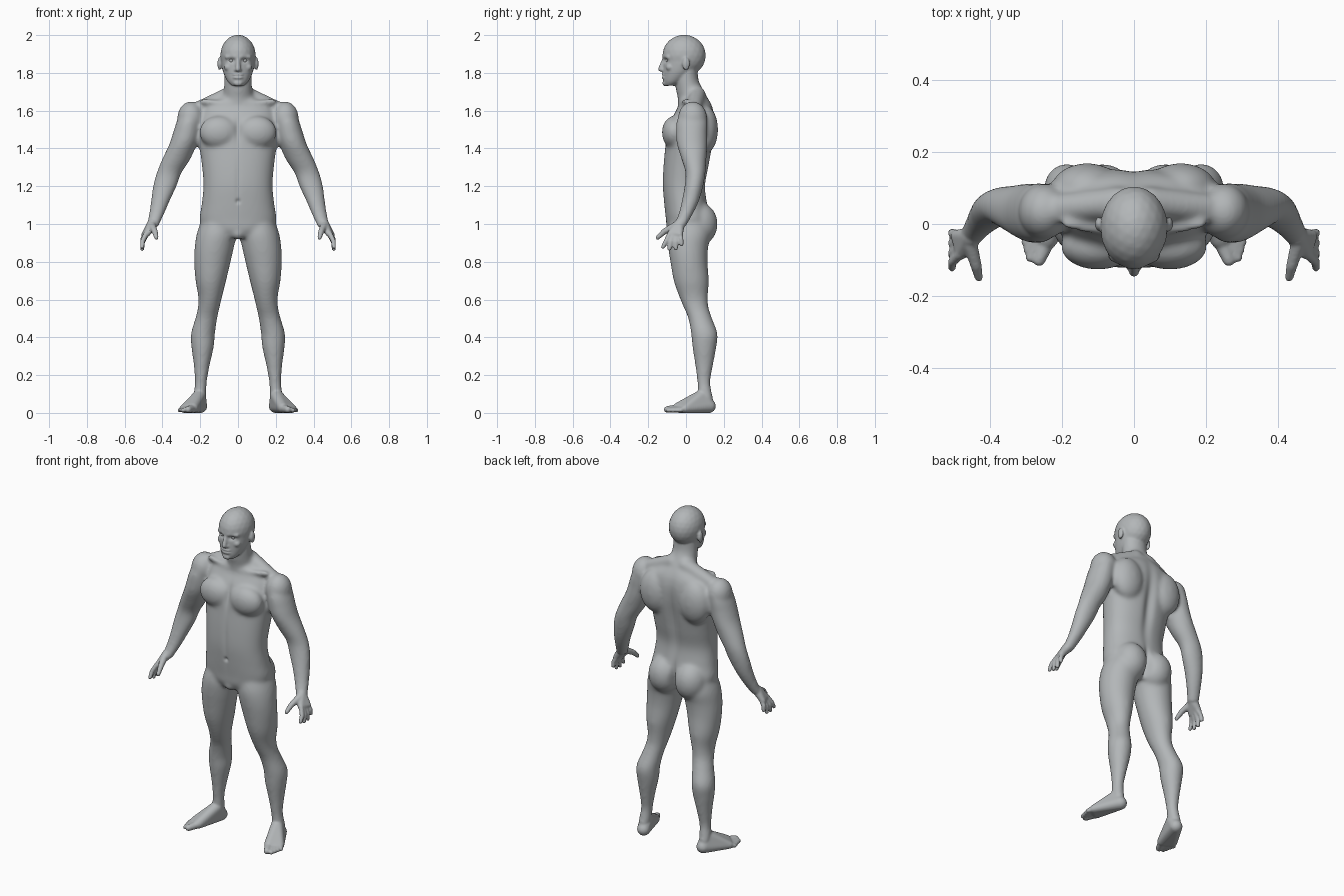
import bpy
import bmesh
import math
from mathutils import Vector

old = bpy.data.objects.get("Cube")
if old:
    bpy.data.objects.remove(old, do_unlink=True)

# One plain clay colour
clay = bpy.data.materials.new("grey_clay")
clay.use_nodes = True
colour = (0.45, 0.47, 0.48, 1.0)
clay.diffuse_color = colour
clay.node_tree.nodes["Principled BSDF"].inputs["Base Color"].default_value = colour

# Unit sphere directions shared by all rounded forms
ball = bmesh.new()
bmesh.ops.create_icosphere(ball, subdivisions=3, radius=1)
DIRECTIONS = [v.co.copy() for v in ball.verts]
ball.free()


def hull(bm, *balls):
    """Convex skin around balls (x, y, z, radius or radii)."""
    verts = []
    for x, y, z, radius in balls:
        radii = radius if isinstance(radius, tuple) else (radius,) * 3
        for d in DIRECTIONS:
            offset = Vector(a * b for a, b in zip(d, radii))
            verts.append(bm.verts.new(Vector((x, y, z)) + offset))
    bmesh.ops.convex_hull(bm, input=verts)


def chain(bm, *balls):
    """Jointed limb: one tapered capsule per pair of balls."""
    for start, end in zip(balls, balls[1:]):
        hull(bm, start, end)


def catmull(a, b, c, d, t):
    return 0.5 * (2 * b + (c - a) * t + (2 * a - 5 * b + 4 * c - d) * t * t
                  + (3 * b - a - 3 * c + d) * t ** 3)


def loft(bm, rows, power=2.0, pad=0.003, steps=5, sides=40):
    """Smooth tube through rows of (height, x_min, x_max, y_front, y_back)."""
    ends = [rows[0]] + rows + [rows[-1]]
    sections = []
    for i in range(len(rows) - 1):
        for k in range(steps):
            sections.append([catmull(*values, k / steps) for values in zip(*ends[i:i + 4])])
    sections.append(rows[-1])
    rings = []
    for z, x0, x1, y0, y1 in sections:
        ring = []
        for k in range(sides):
            angle = math.tau * k / sides
            c, s = math.cos(angle), math.sin(angle)
            u = math.copysign(abs(c) ** (2 / power), c)
            v = math.copysign(abs(s) ** (2 / power), s)
            ring.append(bm.verts.new(((x0 + x1) / 2 + u * ((x1 - x0) / 2 + pad),
                                      (y0 + y1) / 2 + v * ((y1 - y0) / 2 + pad), z)))
        rings.append(ring)
    for low, high in zip(rings, rings[1:]):
        for k in range(sides):
            n = (k + 1) % sides
            bm.faces.new((low[k], low[n], high[n], high[k]))
    bm.faces.new(rings[0])
    bm.faces.new(rings[-1])


def centred(rows):
    return [(z, -half, half, front, back) for z, half, front, back in rows]


def mirror(bm):
    copy = bmesh.ops.duplicate(bm, geom=bm.verts[:] + bm.edges[:] + bm.faces[:])
    twins = [g for g in copy["geom"] if isinstance(g, bmesh.types.BMVert)]
    for v in twins:
        v.co.x *= -1


def fuse(bm, name, voxel, smoothing):
    """Merge all overlapping forms into one smooth skin."""
    loose = [v for v in bm.verts if not v.link_faces]
    bmesh.ops.delete(bm, geom=loose, context="VERTS")
    bmesh.ops.recalc_face_normals(bm, faces=bm.faces[:])
    mesh = bpy.data.meshes.new(name)
    bm.to_mesh(mesh)
    bm.free()
    obj = bpy.data.objects.new(name, mesh)
    bpy.context.collection.objects.link(obj)
    remesh = obj.modifiers.new("fuse", "REMESH")
    remesh.mode = "VOXEL"
    remesh.voxel_size = voxel
    smooth = obj.modifiers.new("soften", "SMOOTH")
    smooth.factor = 0.5
    smooth.iterations = smoothing
    depsgraph = bpy.context.evaluated_depsgraph_get()
    result = bpy.data.meshes.new_from_object(obj.evaluated_get(depsgraph))
    obj.modifiers.clear()
    obj.data = result
    bpy.data.meshes.remove(mesh)
    return obj


# Large masses: legs, arms and paired muscles on the left side
big = bmesh.new()
loft(big, [  # leg
    (.03, .177, .228, .075, .145), (.08, .172, .234, .065, .14),
    (.16, .168, .226, .063, .126), (.25, .153, .231, .052, .14),
    (.35, .131, .244, .037, .158), (.42, .125, .246, .03, .164),
    (.5, .113, .223, .015, .135), (.56, .1, .209, -.01, .116),
    (.62, .086, .208, -.035, .113), (.7, .066, .222, -.062, .118),
    (.8, .042, .229, -.08, .111), (.88, .024, .226, -.092, .115),
    (.95, .01, .215, -.095, .13), (1.02, .02, .19, -.08, .12)])
loft(big, [  # arm
    (.98, .427, .485, -.068, -.008), (1.05, .395, .469, -.038, .032),
    (1.12, .365, .458, -.02, .065), (1.2, .328, .447, -.005, .088),
    (1.27, .302, .428, 0, .1), (1.34, .257, .4, -.02, .105),
    (1.42, .222, .362, -.045, .11), (1.48, .205, .342, -.05, .11),
    (1.55, .2, .318, -.045, .11), (1.61, .2, .28, -.01, .09)])
hull(big, (.25, .035, 1.56, (.072, .078, .09)))     # shoulder
hull(big, (.1, -.062, 1.485, (.105, .066, .088)))   # chest muscle
hull(big, (.13, .1, 1.5, (.1, .07, .13)))           # shoulder blade
hull(big, (.088, .07, 1.0, (.095, .098, .115)))     # buttock
chain(big, (.04, .06, 1.685, .045), (.2, .045, 1.615, .04))     # neck slope
chain(big, (.03, -.028, 1.635, .014), (.19, .0, 1.65, .014))    # collar bone
mirror(big)

# Torso and neck on the centre line
loft(big, centred([
    (.93, .09, -.08, .08), (.97, .17, -.098, .11), (1.02, .2, -.103, .13),
    (1.1, .19, -.112, .112), (1.2, .18, -.12, .1), (1.3, .187, -.117, .118),
    (1.4, .2, -.108, .136), (1.48, .21, -.1, .148), (1.56, .2, -.072, .15),
    (1.62, .18, -.04, .138), (1.665, .1, -.03, .115)]), power=2.3)
loft(big, centred([
    (1.58, .09, -.04, .12), (1.66, .08, -.04, .115), (1.71, .072, -.05, .088),
    (1.77, .07, -.055, .062), (1.86, .07, -.05, .06)]))
hull(big, (0, -.07, .95, .033))
masses = fuse(big, "masses", 0.01, 9)

# Fine forms on the left side
fine = bmesh.new()
hull(fine, (.453, -.035, 1.0, .028), (.48, -.082, .95, .017), (.495, -.032, .945, .016))  # palm
chain(fine, (.455, -.06, .99, .02), (.44, -.115, .96, .016), (.432, -.15, .928, .012))   # thumb
for knuckle, middle, tip in (
        ((-.085, .95), (-.105, .91), (-.122, .878)),
        ((-.068, .945), (-.079, .905), (-.088, .868)),
        ((-.05, .945), (-.053, .905), (-.053, .87)),
        ((-.031, .95), (-.026, .92), (-.023, .892))):       # fingers
    chain(fine, (.485, *knuckle, .014), (.505, *middle, .013), (.507, *tip, .011))
hull(fine, (.2, .121, .036, .037), (.204, .085, .09, .034),
     (.238, -.04, .028, .028), (.288, -.005, .022, .022))    # foot
chain(fine, (.24, -.045, .024, .022), (.264, -.1, .018, .018))   # big toe
for i in range(4):
    t = i / 3
    chain(fine, (.262 + .03 * t, -.045 + .035 * t, .022, .016),
          (.29 + .018 * t, -.094 + .066 * t, .014, .0125))      # small toes
hull(fine, (.098, 0, 1.848, (.011, .02, .034)))             # ear
chain(fine, (.058, -.093, 1.884, .012), (.014, -.114, 1.884, .012))  # brow
hull(fine, (.052, -.085, 1.83, (.022, .022, .02)))          # cheek
mirror(fine)

# Head and face on the centre line
fine.from_mesh(masses.data)
bpy.data.objects.remove(masses, do_unlink=True)
loft(fine, centred([
    (1.732, .032, -.112, -.06), (1.755, .055, -.12, -.01), (1.8, .077, -.121, .045),
    (1.85, .088, -.12, .085), (1.9, .09, -.12, .1)]), pad=0)
hull(fine, (0, -.01, 1.892, (.094, .115, .11)))             # cranium
chain(fine, (0, -.118, 1.872, .01), (0, -.134, 1.82, .014))  # nose
hull(fine, (0, -.122, 1.815, (.021, .016, .01)))            # nostrils
for z in (1.776, 1.79):
    hull(fine, (0, -.117, z, (.028, .014, .008)))           # lips
hull(fine, (0, -.108, 1.745, (.026, .018, .016)))           # chin
body = fuse(fine, "body", 0.006, 4)

# Sculpted hollows: centre, reach, push
hollows = [
    ((0, .15, 1.36), (.03, .09, .2), -.018),        # spine
    ((0, .15, .99), (.016, .1, .08), -.035),        # cleft
    ((0, -.12, 1.5), (.016, .06, .07), .012),       # breastbone
    ((0, -.12, 1.22), (.014, .05, .13), .004),      # belly line
    ((0, -.12, 1.12), (.011, .04, .012), .01),      # navel
    ((.035, -.115, 1.866), (.019, .03, .012), .013),    # eye sockets
    ((-.035, -.115, 1.866), (.019, .03, .012), .013),
    ((0, -.13, 1.783), (.026, .03, .005), .006)]    # mouth
for v in body.data.vertices:
    co = v.co
    push = 0.0
    for centre, reach, depth in hollows:
        d = sum(((p - q) / r) ** 2 for p, q, r in zip(co, centre, reach))
        if d < 9:
            push += depth * math.exp(-d)
    co.y += push
    co.z = max(co.z, 0.0)   # flat soles

# Eyeballs
eyes_bm = bmesh.new()
hull(eyes_bm, (.034, -.091, 1.866, .0145))
mirror(eyes_bm)
bmesh.ops.delete(eyes_bm, geom=[v for v in eyes_bm.verts if not v.link_faces], context="VERTS")
bmesh.ops.recalc_face_normals(eyes_bm, faces=eyes_bm.faces[:])
eyes_mesh = bpy.data.meshes.new("eyes")
eyes_bm.to_mesh(eyes_mesh)
eyes_bm.free()
eyes = bpy.data.objects.new("eyes", eyes_mesh)
bpy.context.collection.objects.link(eyes)

for obj in (body, eyes):
    obj.data.materials.clear()
    obj.data.materials.append(clay)
    for face in obj.data.polygons:
        face.use_smooth = True
        face.material_index = 0
